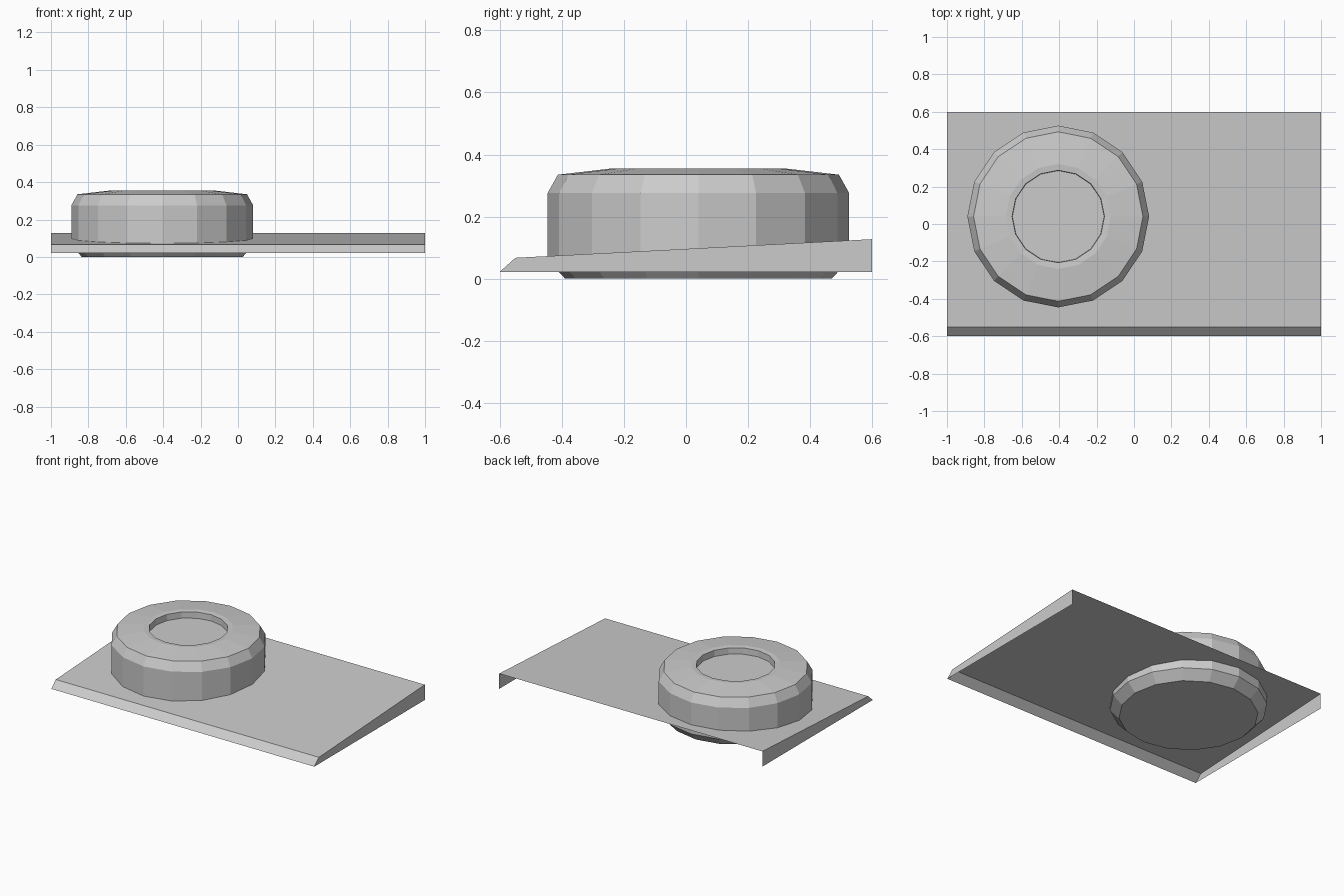
import bpy, bmesh, math

if "Cube" in bpy.data.objects:
    bpy.data.objects.remove(bpy.data.objects["Cube"])


def add_object(name, bm):
    mesh = bpy.data.meshes.new(name)
    bm.to_mesh(mesh)
    bm.free()
    obj = bpy.data.objects.new(name, mesh)
    bpy.context.collection.objects.link(obj)
    return obj


# Sloping base plate: thin shell, open underneath and at the back
section = [(-0.6, 0.022), (-0.55, 0.067), (0.6, 0.127), (0.6, 0.022)]
bm = bmesh.new()
left = [bm.verts.new((-1, y, z)) for y, z in section]
right = [bm.verts.new((1, y, z)) for y, z in section]
for i in range(2):  # front bevel and top
    bm.faces.new((left[i], right[i], right[i + 1], left[i + 1]))
bm.faces.new(left)
bm.faces.new(right[::-1])
bm.normal_update()
for f in bm.faces:  # outward facing
    c = f.calc_center_median()
    out = f.normal.x * c.x if abs(f.normal.x) > 0.9 else f.normal.z
    if out < 0:
        f.normal_flip()
add_object("base_plate", bm)

# Round knob: 16-sided lathed profile (radius, z) with chamfers and top recess
SIDES = 16
profile = [(0.43, 0.0), (0.486, 0.06), (0.486, 0.276), (0.453, 0.335),
           (0.28, 0.355), (0.247, 0.352), (0.245, 0.31)]
bm = bmesh.new()
rings = []
for r, z in profile:
    rings.append([bm.verts.new((r * math.cos(2 * math.pi * k / SIDES),
                                r * math.sin(2 * math.pi * k / SIDES), z))
                  for k in range(SIDES)])
for a, b in zip(rings, rings[1:]):
    for k in range(SIDES):
        n = (k + 1) % SIDES
        bm.faces.new((a[k], a[n], b[n], b[k]))
bm.faces.new(rings[0][::-1])  # underside
bm.faces.new(rings[-1])       # recess floor
knob = add_object("round_knob", bm)
knob.location = (-0.405, 0.04, 0)
